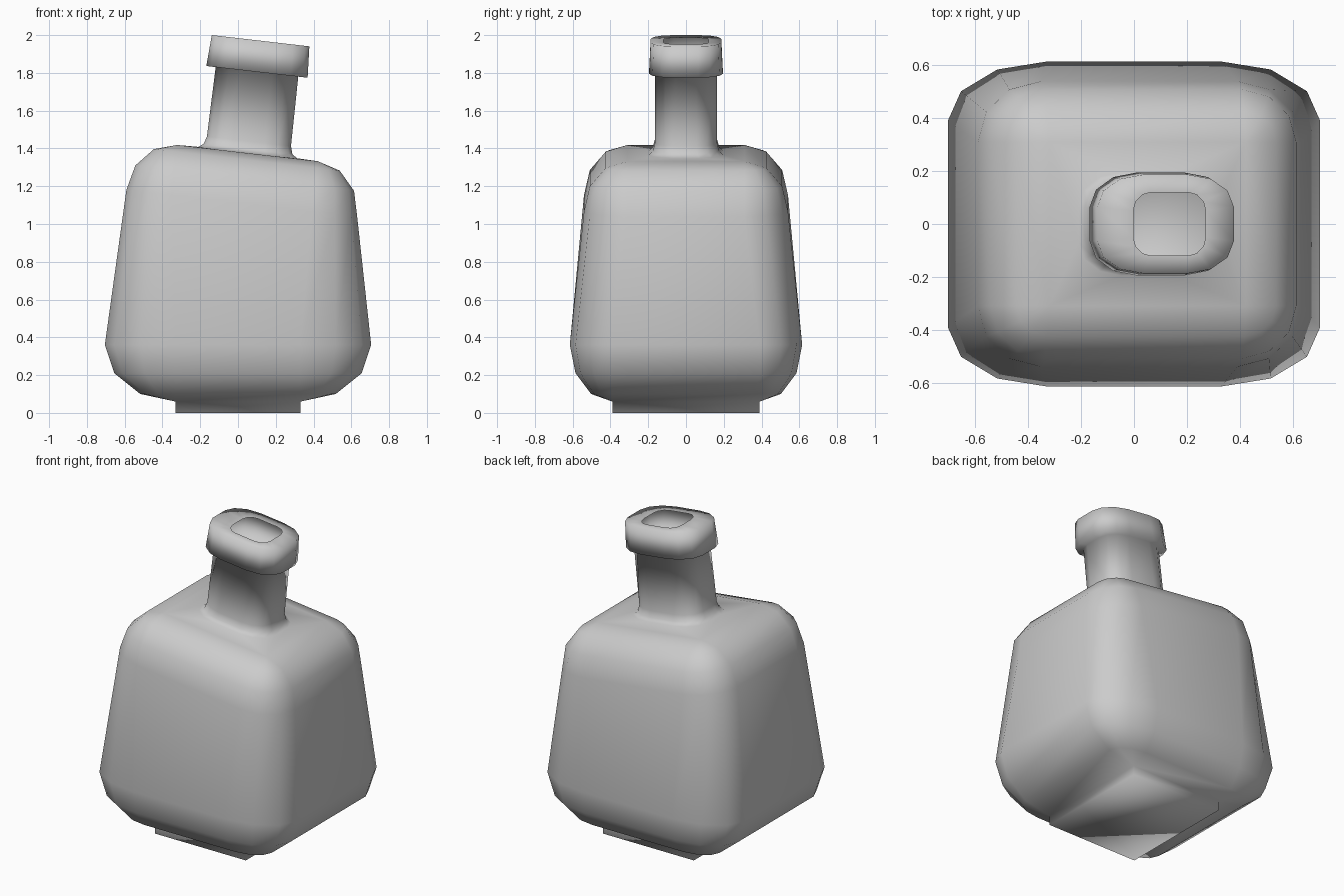
import bpy, bmesh
from math import sin, cos, radians
from mathutils import Matrix, Vector

if "Cube" in bpy.data.objects:
    bpy.data.objects.remove(bpy.data.objects["Cube"])

bm = bmesh.new()
STEPS = [radians(a) for a in (0, 30, 60, 90)]


def ring(sx, sy, rx, ry, z, frame=Matrix(), dx=0.0):
    """Rounded rectangle: straight half sizes sx, sy plus corner radii rx, ry."""
    pts = []
    for qx, qy, arc in ((1, 1, STEPS), (-1, 1, STEPS[::-1]),
                        (-1, -1, STEPS), (1, -1, STEPS[::-1])):
        for a in arc:
            pts.append(Vector((qx * (sx + rx * cos(a)) + dx, qy * (sy + ry * sin(a)), z)))
    return [bm.verts.new(frame @ p) for p in pts]


# upper part leans to the right
lean = Matrix.Translation((0.02, 0, 1.11)) @ Matrix.Rotation(radians(6.6), 4, 'Y')

# foot and rounded lower body
rings = [ring(0.33, 0.39, 0, 0, 0)]
for a in STEPS[::-1]:
    rings.append(ring(0.33, 0.39, 0.375 * cos(a), 0.225 * cos(a), 0.36 - 0.30 * sin(a)))

# rounded shoulders
for a in STEPS:
    rings.append(ring(0.375, 0.31, 0.24 * cos(a), 0.23 * cos(a), 0.267 * sin(a), lean))

# neck with flared root, then the lip and its opening
for sx, sy, rx, ry, w, dx in (
        (0.10, 0.07, 0.162, 0.125, 0.270, 0),
        (0.09, 0.06, 0.146, 0.115, 0.290, 0),
        (0.085, 0.055, 0.139, 0.110, 0.330, 0),
        (0.08, 0.055, 0.140, 0.110, 0.700, 0),
        (0.09, 0.065, 0.180, 0.130, 0.700, 0),
        (0.085, 0.065, 0.175, 0.122, 0.866, 0),
        (0.07, 0.05, 0.068, 0.070, 0.866, 0.015)):
    rings.append(ring(sx, sy, rx, ry, w, lean, dx))

# skin the rings and close the underside
for lo, hi in zip(rings, rings[1:]):
    n = len(lo)
    for i in range(n):
        j = (i + 1) % n
        bm.faces.new((lo[i], lo[j], hi[j], hi[i]))
bm.faces.new(rings[0][::-1])
bmesh.ops.remove_doubles(bm, verts=bm.verts, dist=0.0005)
bmesh.ops.recalc_face_normals(bm, faces=bm.faces)
for f in bm.faces:
    f.smooth = True

mesh = bpy.data.meshes.new("bottle")
bm.to_mesh(mesh)
bm.free()
bottle = bpy.data.objects.new("bottle", mesh)
bpy.context.collection.objects.link(bottle)
